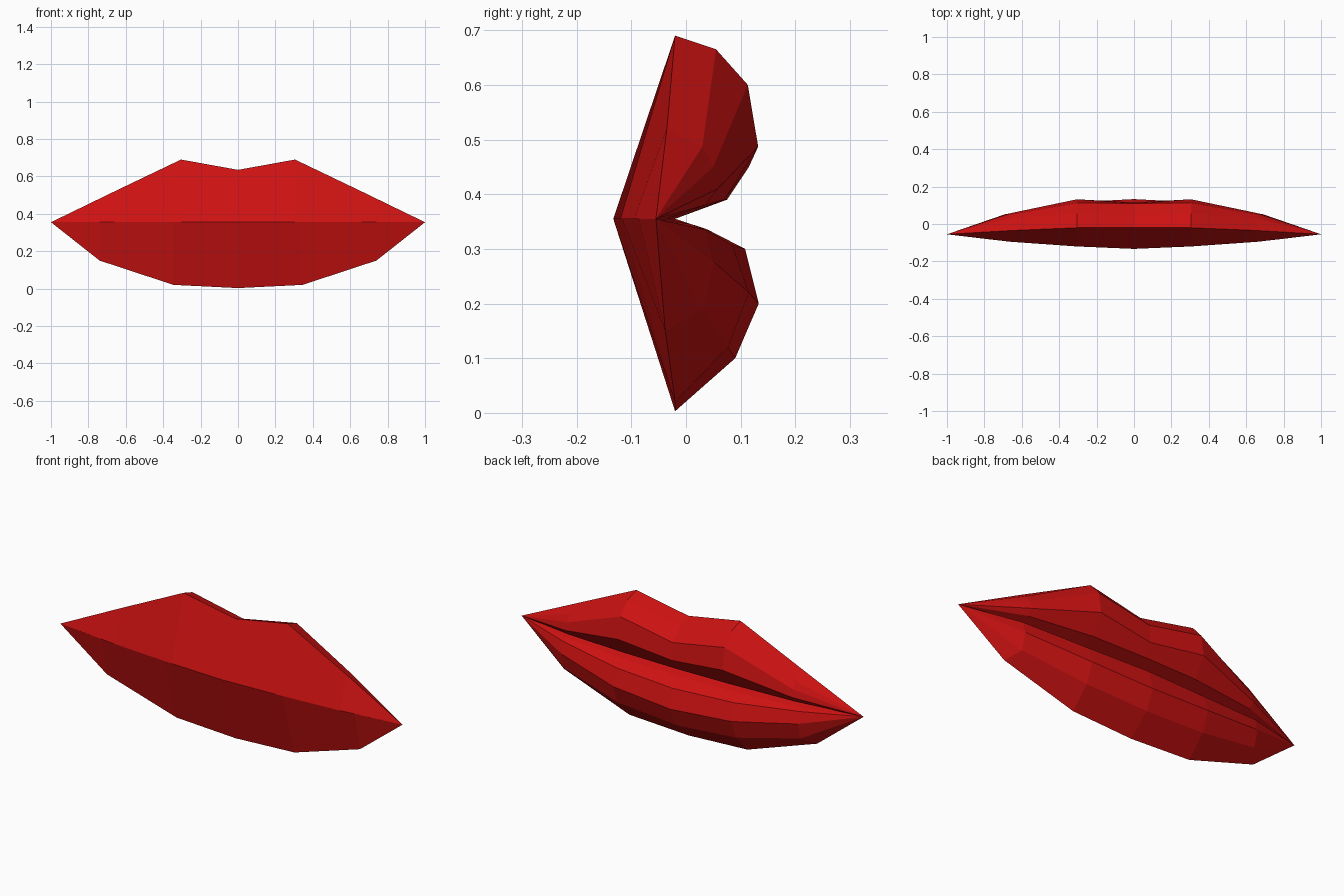
import bpy
import bmesh

default_cube = bpy.data.objects.get("Cube")
if default_cube:
    bpy.data.objects.remove(default_cube, do_unlink=True)

SEAM_HEIGHT = 0.355
CORNER_DEPTH = -0.055


def make_material(name, colour):
    material = bpy.data.materials.new(name)
    material.use_nodes = True
    material.diffuse_color = colour
    shader = material.node_tree.nodes["Principled BSDF"]
    shader.inputs["Base Color"].default_value = colour
    shader.inputs["Roughness"].default_value = 0.5
    return material


def add_section(bm, side, outline_x, inner_x, profile):
    """Closed cross-section: front ridge, outline point, back bulge, seam."""
    section = []
    for index, (y, z) in enumerate(profile):
        x = outline_x if index < 2 else inner_x
        section.append(bm.verts.new((side * x, y, z)))
    return section


def bridge_sections(bm, first, second):
    count = len(first)
    for i in range(count):
        j = (i + 1) % count
        bm.faces.new((first[i], first[j], second[j], second[i]))


def close_to_corner(bm, section, corner):
    count = len(section)
    for i in range(count):
        bm.faces.new((section[i], section[(i + 1) % count], corner))


def build_lip(name, sections, material):
    """Skin one lip from its middle out to both mouth corners."""
    bm = bmesh.new()
    middle = add_section(bm, 1, *sections[0])
    for side in (1, -1):
        previous = middle
        for outline_x, inner_x, profile in sections[1:]:
            current = add_section(bm, side, outline_x, inner_x, profile)
            bridge_sections(bm, previous, current)
            previous = current
        corner = bm.verts.new((side, CORNER_DEPTH, SEAM_HEIGHT))
        close_to_corner(bm, previous, corner)
    bmesh.ops.recalc_face_normals(bm, faces=bm.faces[:])
    mesh = bpy.data.meshes.new(name)
    bm.to_mesh(mesh)
    bm.free()
    mesh.materials.append(material)
    lip = bpy.data.objects.new(name, mesh)
    bpy.context.collection.objects.link(lip)
    return lip


lip_red = make_material("lip_red", (0.62, 0.006, 0.006, 1.0))

# Upper lip: dip in the middle, peak on each side, long slope to the corner
upper_sections = [
    (0, 0, [(-0.133, SEAM_HEIGHT), (-0.02, 0.635), (0.045, 0.61), (0.11, 0.543),
            (0.115, 0.45), (0.075, 0.39), (-0.02, SEAM_HEIGHT)]),
    (0.305, 0.305, [(-0.12, SEAM_HEIGHT), (-0.02, 0.69), (0.055, 0.665), (0.113, 0.6),
                    (0.132, 0.487), (0.07, 0.39), (-0.02, SEAM_HEIGHT)]),
    (0.66, 0.66, [(-0.095, SEAM_HEIGHT), (-0.035, 0.52), (0.03, 0.487), (0.05, 0.45),
                  (0.058, 0.41), (0.035, 0.38), (-0.035, SEAM_HEIGHT)]),
]
build_lip("upper_lip", upper_sections, lip_red)

# Lower lip: full rounded bulge, fading into the corners
lower_sections = [
    (0, 0, [(-0.133, SEAM_HEIGHT), (-0.02, 0.003), (0.09, 0.1), (0.133, 0.2),
            (0.108, 0.3), (0.04, 0.335), (-0.02, SEAM_HEIGHT)]),
    (0.345, 0.345, [(-0.117, SEAM_HEIGHT), (-0.02, 0.02), (0.077, 0.12), (0.115, 0.22),
                    (0.085, 0.307), (0.035, 0.337), (-0.02, SEAM_HEIGHT)]),
    (0.74, 0.69, [(-0.086, SEAM_HEIGHT), (-0.038, 0.15), (0.03, 0.19), (0.052, 0.275),
                  (0.036, 0.335), (0.01, 0.345), (-0.035, SEAM_HEIGHT)]),
]
build_lip("lower_lip", lower_sections, lip_red)
